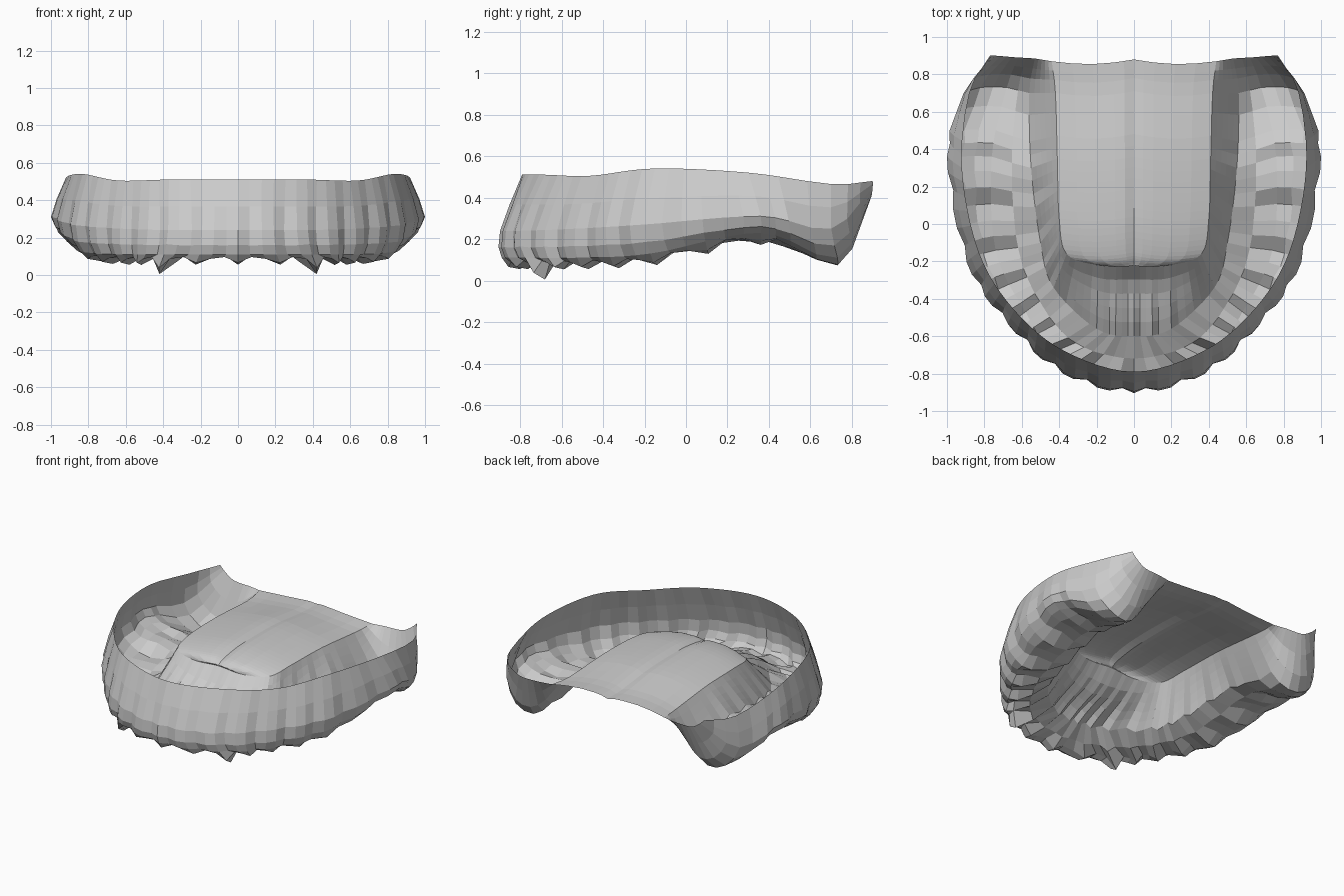
import bpy, bmesh, math
from mathutils import Vector

if "Cube" in bpy.data.objects:
    bpy.data.objects.remove(bpy.data.objects["Cube"])

# Control rings of the half arch: seven stations, front centre -> back end
rim = [(0, -.79, .51), (.37, -.68, .51), (.64, -.46, .505), (.83, -.15, .54),
       (.92, .3, .52), (.88, .7, .465), (.77, .9, .48)]
belly = [(0, -.89, .24), (.37, -.79, .24), (.67, -.53, .25), (.89, -.2, .27),
         (.995, .36, .31), (.91, .7, .25), (.74, .9, .45)]
tooth_outer = [(0, -.88, .11), (.39, -.77, .11), (.65, -.52, .11), (.84, -.17, .13),
               (.92, .36, .23), (.82, .73, .11), (.68, .895, .41)]
bite = [(0, -.8, .09), (.42, -.68, .09), (.58, -.47, .09), (.74, -.14, .11),
        (.76, .36, .2), (.68, .73, .08), (.62, .89, .40)]
tooth_inner = [(0, -.6, .18), (.2, -.56, .18), (.43, -.34, .16), (.5, -.1, .17),
               (.55, .3, .22), (.56, .7, .17), (.53, .885, .40)]
palate_edge = [(0, -.22, .40), (.19, -.22, .39), (.36, -.16, .40), (.40, .03, .42),
               (.41, .35, .42), (.42, .7, .395), (.44, .87, .40)]

STEPS = 6      # stations between control stations
CANINE = 6     # station index of the pointed tooth


def catmull(a, b, c, d, t):
    return 0.5 * (2 * b + (c - a) * t + (2 * a - 5 * b + 4 * c - d) * t * t
                  + (3 * b - a - 3 * c + d) * t ** 3)


def resample(pts, steps, before=None):
    """Smooth curve through the points, with a chosen point before the first."""
    p = [Vector(q) for q in pts]
    p = [Vector(before) if before else 2 * p[0] - p[1]] + p + [2 * p[-1] - p[-2]]
    out = [catmull(*p[i - 1:i + 3], s / steps)
           for i in range(1, len(p) - 2) for s in range(steps)]
    return out + [p[-2]]


def along_arch(ring):
    x, y, z = ring[1]
    return resample(ring, STEPS, (-x, y, z))


rings = [along_arch(r) for r in (rim, belly, tooth_outer, bite, tooth_inner, palate_edge)]
count = len(rings[0])

# Tooth relief: scalloped fronts and a cusp on every third station
for k in range(count):
    fade = max(0, min(1, (32 - k) / 10))
    gap = k % 3 == 1
    out = rings[1][k] - rings[4][k]
    out.z = 0
    out.normalize()
    push = (-.012 if gap else .006) * fade
    rings[1][k] += out * push
    rings[2][k] += out * push * 1.3
    if k % 3 == 0:
        rings[3][k].z -= (.085 if k == CANINE else .035) * fade
        rings[4][k].z += .015 * fade
    elif gap:
        rings[3][k].z += .015 * fade
        rings[4][k].z -= .015 * fade

# Cross-sections, each continued over the vaulted palate to the midline
bm = bmesh.new()
rows = []
for k in range(count):
    if k > 26 and k % 2:          # broader facets over the back end
        continue
    ctrl = [r[k] for r in rings]
    section = resample(ctrl, 2)[:9]
    inner, edge = ctrl[-2], ctrl[-1]
    front = max(0, 1 - k / 12)
    # wall behind the teeth, with a stepped hollow at the front
    for t in (.2, .4, .6, .8, 1):
        v = inner.lerp(edge, t)
        v.z -= .05 * math.sin(math.pi * t * t) * front
        section.append(v)
    w = min(1, edge.x / .4)
    rear = max(0, 1 - max(0, edge.y - .5) * 1.2)
    for f, lift in ((.75, .025), (.5, .042), (.25, .05), (.12, .05), (0, .035)):
        back = -.02 * math.sin(math.pi * f) + .01 * (1 - f)
        section.append(Vector((edge.x * f, edge.y + back * w,
                               edge.z + lift * w * rear)))
    if k == 0:
        for v in section:
            v.x = 0
    rows.append([bm.verts.new(v) for v in section])

for a, b in zip(rows, rows[1:]):
    for j in range(len(a) - 1):
        bm.faces.new((a[j], a[j + 1], b[j + 1], b[j]))
bmesh.ops.remove_doubles(bm, verts=bm.verts, dist=.0015)
bmesh.ops.dissolve_degenerate(bm, edges=bm.edges, dist=.001)
bmesh.ops.recalc_face_normals(bm, faces=bm.faces)
# outside of the wall faces away from the centre
wall = max(bm.faces, key=lambda f: f.calc_center_median().x)
if wall.normal.x < 0:
    bmesh.ops.reverse_faces(bm, faces=bm.faces)

mesh = bpy.data.meshes.new("upper_dental_arch")
bm.to_mesh(mesh)
bm.free()
arch = bpy.data.objects.new("upper_dental_arch", mesh)
bpy.context.collection.objects.link(arch)

# Other half
mir = arch.modifiers.new("mirror", 'MIRROR')
mir.use_clip = True
mir.merge_threshold = .002
